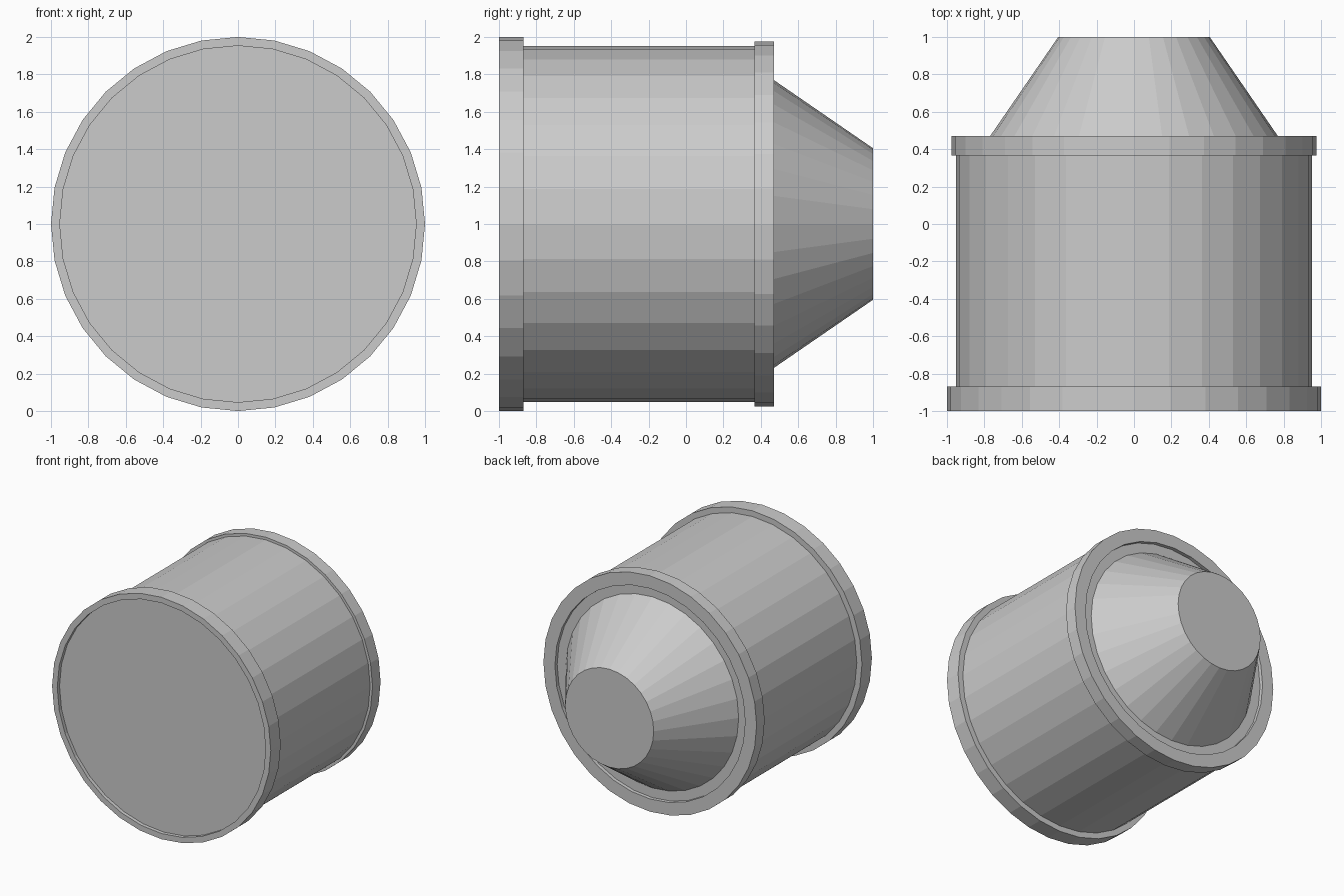
import bpy, bmesh
from math import sin, cos, tau

if "Cube" in bpy.data.objects:
    bpy.data.objects.remove(bpy.data.objects["Cube"])

SIDES = 32


def lathe(name, profile, closed=False):
    """Revolve (radius, y) points around the horizontal y axis at z = 1."""
    bm = bmesh.new()
    rings = []
    for r, y in profile:
        rings.append([bm.verts.new((r * sin(tau * i / SIDES), y, 1 + r * cos(tau * i / SIDES)))
                      for i in range(SIDES)])
    pairs = list(zip(rings, rings[1:]))
    if closed:
        pairs.append((rings[-1], rings[0]))
    for a, b in pairs:
        for i in range(SIDES):
            j = (i + 1) % SIDES
            bm.faces.new((a[i], a[j], b[j], b[i]))
    if not closed:
        bm.faces.new(rings[0])
        bm.faces.new(rings[-1])
    bmesh.ops.recalc_face_normals(bm, faces=bm.faces)
    mesh = bpy.data.meshes.new(name)
    bm.to_mesh(mesh)
    bm.free()
    obj = bpy.data.objects.new(name, mesh)
    bpy.context.collection.objects.link(obj)
    return obj


# Drum with its tapered rear end, one closed skin
lathe("drum_and_cone", [(0.953, -0.97), (0.953, 0.44), (0.79, 0.44), (0.405, 1.0)])

# Front rim, standing slightly proud of the drum's face
lathe("front_rim", [(0.953, -1.0), (1.0, -1.0), (1.0, -0.87), (0.953, -0.87)], closed=True)

# Rear rim, with a lip around the base of the cone
lathe("rear_rim", [(0.953, 0.365), (0.975, 0.365), (0.975, 0.47), (0.87, 0.47),
                   (0.87, 0.44), (0.953, 0.44)], closed=True)
